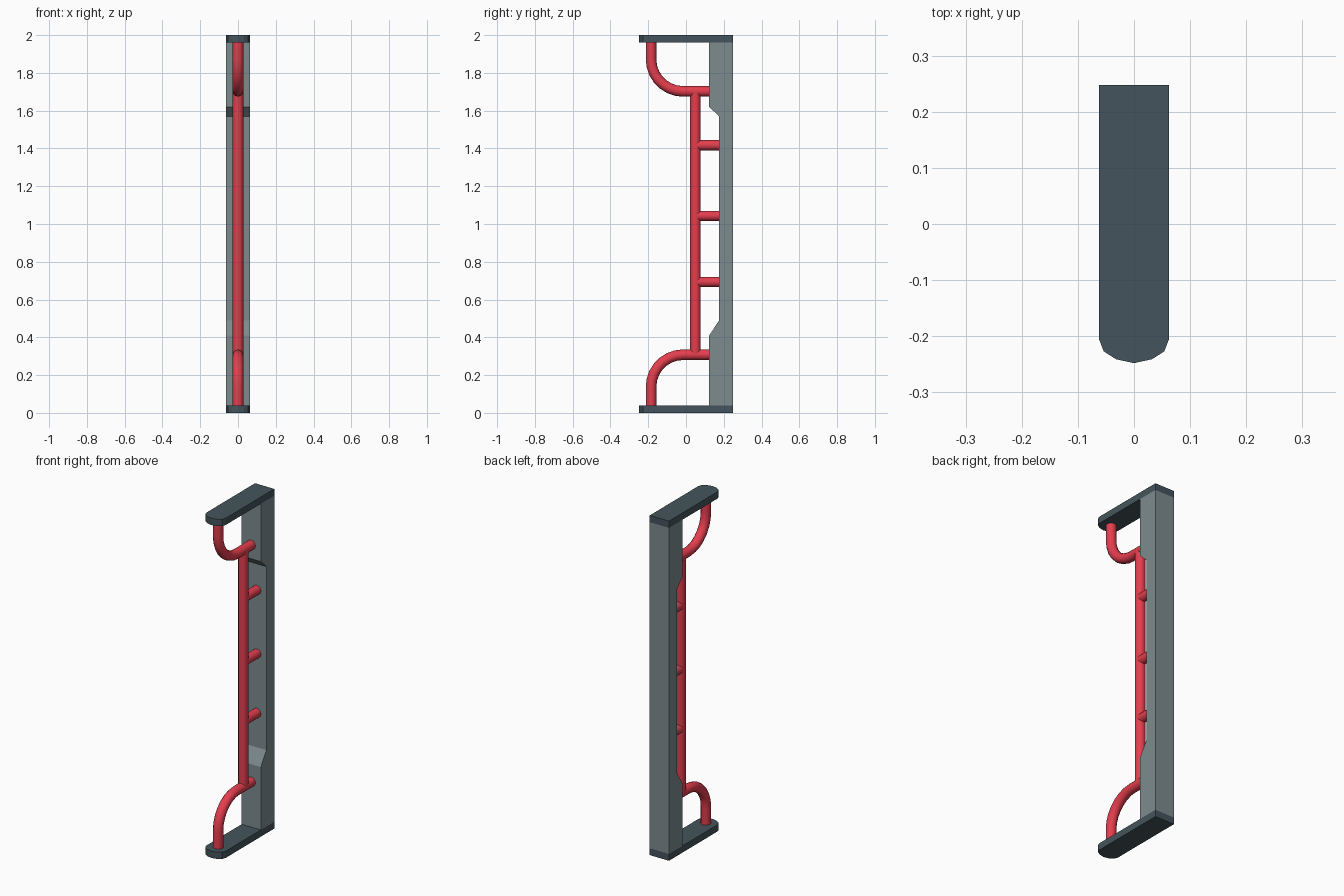
import bpy, bmesh, math
from mathutils import Vector

if "Cube" in bpy.data.objects:
    bpy.data.objects.remove(bpy.data.objects["Cube"])


def material(name, rgb):
    def lin(c):
        c /= 255
        return c / 12.92 if c <= 0.04045 else ((c + 0.055) / 1.055) ** 2.4
    m = bpy.data.materials.new(name)
    m.diffuse_color = (*[lin(c) for c in rgb], 1)
    m.use_nodes = True
    m.node_tree.nodes["Principled BSDF"].inputs["Base Color"].default_value = m.diffuse_color
    return m


RED = material("red paint", (228, 62, 78))
GREY = material("grey post", (125, 139, 142))
DARK = material("dark slate", (68, 84, 92))


def extrude(name, pts, offset, mat):
    """Solid prism from a flat outline of 3D points."""
    bm = bmesh.new()
    face = bm.faces.new([bm.verts.new(p) for p in pts])
    res = bmesh.ops.extrude_face_region(bm, geom=[face])
    moved = [g for g in res["geom"] if isinstance(g, bmesh.types.BMVert)]
    bmesh.ops.translate(bm, verts=moved, vec=Vector(offset))
    bmesh.ops.recalc_face_normals(bm, faces=bm.faces)
    me = bpy.data.meshes.new(name)
    bm.to_mesh(me)
    bm.free()
    me.materials.append(mat)
    ob = bpy.data.objects.new(name, me)
    bpy.context.collection.objects.link(ob)
    return ob


def tube(name, path, radius=0.028):
    """Round bar along a path of (y, z) points at x = 0."""
    cu = bpy.data.curves.new(name, 'CURVE')
    cu.dimensions = '3D'
    cu.bevel_depth = radius
    cu.bevel_resolution = 4
    cu.use_fill_caps = True
    sp = cu.splines.new('POLY')
    sp.points.add(len(path) - 1)
    for p, (y, z) in zip(sp.points, path):
        p.co = (0, y, z, 1)
    cu.materials.append(RED)
    ob = bpy.data.objects.new(name, cu)
    bpy.context.collection.objects.link(ob)
    bpy.ops.object.select_all(action='DESELECT')
    ob.select_set(True)
    bpy.context.view_layer.objects.active = ob
    bpy.ops.object.convert(target='MESH')
    bpy.ops.object.shade_smooth_by_angle(angle=math.radians(40))


# end plates with rounded front
HW, B = 0.0625, 0.248
half = [(HW, B), (HW, -0.205), (0.054, -0.227), (0.032, -0.241)]
outline = half + [(0, -B)] + [(-x, y) for x, y in reversed(half)]
for name, z in (("bottom_plate", 0), ("top_plate", 1.96)):
    extrude(name, [(x, y, z) for x, y in outline], (0, 0, 0.04), DARK)

# back post with a shallow recess along its front
profile = [(B, 0.04), (0.123, 0.04), (0.123, 0.41), (0.175, 0.49),
           (0.175, 1.57), (0.123, 1.62), (0.123, 1.96), (B, 1.96)]
extrude("back_post", [(-HW, y, z) for y, z in profile], (2 * HW, 0, 0), GREY)

# bent bars joining plates to post
LOW, HIGH, FRONT, R = 0.308, 1.702, -0.185, 0.17
for name, z_end, z_bar, s in (("lower_bend", 0.02, LOW, 1),
                              ("upper_bend", 1.98, HIGH, -1)):
    path = [(FRONT, z_end)]
    for i in range(8):
        a = math.pi / 2 * i / 7
        path.append((FRONT + R - R * math.cos(a), z_bar - s * (R - R * math.sin(a))))
    path.append((0.14, z_bar))
    tube(name, path)

# vertical grip and its stubs
tube("grip_bar", [(0.05, LOW), (0.05, HIGH)])
for i, z in enumerate((0.693, 1.043, 1.417)):
    tube(f"grip_stub_{i + 1}", [(0.05, z), (0.19, z)], 0.027)
